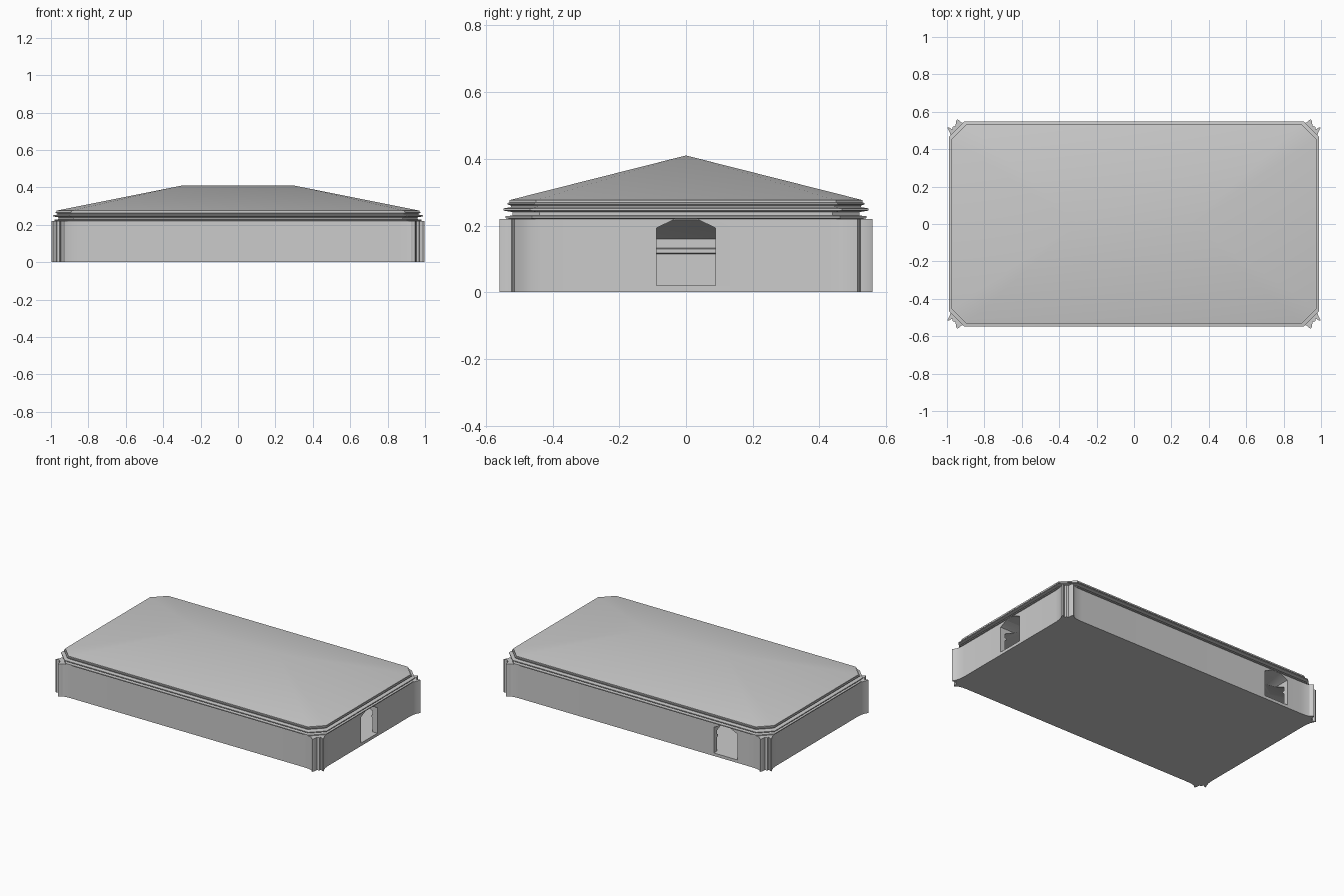
import bpy, bmesh, math

if "Cube" in bpy.data.objects:
    bpy.data.objects.remove(bpy.data.objects["Cube"])


def make_object(name, verts, faces):
    mesh = bpy.data.meshes.new(name)
    mesh.from_pydata(verts, [], faces)
    bm = bmesh.new()
    bm.from_mesh(mesh)
    bmesh.ops.recalc_face_normals(bm, faces=bm.faces)
    bm.to_mesh(mesh)
    bm.free()
    obj = bpy.data.objects.new(name, mesh)
    bpy.context.collection.objects.link(obj)
    return obj


def loft(name, rings):
    """Stack equal-length rings of points and cap both ends."""
    n = len(rings[0])
    faces = [[k * n + i, k * n + (i + 1) % n, (k + 1) * n + (i + 1) % n, (k + 1) * n + i]
             for k in range(len(rings) - 1) for i in range(n)]
    faces.append(list(range(n)))
    faces.append(list(range((len(rings) - 1) * n, len(rings) * n)))
    return make_object(name, [p for r in rings for p in r], faces)


def four_corners(quarter, z):
    """Repeat a +x to +y corner outline around all four corners."""
    ring = [(x, y, z) for x, y in quarter]
    ring += [(-x, y, z) for x, y in reversed(quarter)]
    ring += [(-x, -y, z) for x, y in quarter]
    ring += [(x, -y, z) for x, y in reversed(quarter)]
    return ring


def octagon(hx, hy, z, c=0.08):
    return four_corners([(hx, hy - c), (hx - c, hy)], z)


def cut(target, cutter):
    cutter.hide_render = True
    cutter.hide_set(True)
    mod = target.modifiers.new("cut", 'BOOLEAN')
    mod.object = cutter
    mod.operation = 'DIFFERENCE'
    mod.solver = 'EXACT'
    bpy.ops.object.select_all(action='DESELECT')
    target.select_set(True)
    bpy.context.view_layer.objects.active = target
    bpy.ops.object.modifier_apply(modifier=mod.name)


def smooth(obj, degrees=30):
    bpy.ops.object.select_all(action='DESELECT')
    obj.select_set(True)
    bpy.context.view_layer.objects.active = obj
    bpy.ops.object.shade_smooth_by_angle(angle=math.radians(degrees))


# Walls, with flared fins either side of a small rib at each corner
corner = [(0.975, 0.43), (0.978, 0.465), (0.985, 0.49), (0.998, 0.515), (0.989, 0.517),
          (0.971, 0.505), (0.969, 0.520), (0.954, 0.524),
          (0.952, 0.548), (0.946, 0.56), (0.939, 0.557), (0.925, 0.543), (0.90, 0.537), (0.86, 0.535)]
walls = loft("walls", [four_corners(corner, 0.0), four_corners(corner, 0.22)])

# Hollow room with a small ledge and a sloping cove
cavity = loft("room_cutter", [octagon(0.94 - d, 0.50 - d, z) for d, z in
                              [(0, 0.02), (0, 0.115), (0.01, 0.118), (0.01, 0.13),
                               (0, 0.133), (0, 0.16), (0.12, 0.215)]])
cut(walls, cavity)

# Doorways: one in the right end, one in the back wall
door = [(-0.088, 0.02), (0.088, 0.02), (0.088, 0.193), (0.033, 0.219), (-0.033, 0.219), (-0.088, 0.193)]
right_door = loft("right_door_cutter", [[(x, y, z) for y, z in door] for x in (0.80, 1.1)])
back_door = loft("back_door_cutter", [[(-0.67 + u, y, z) for u, z in door] for y in (0.37, 0.7)])
cut(walls, right_door)
cut(walls, back_door)
smooth(walls)

# Stepped cornice with a thin projecting lip
cornice = loft("cornice", [octagon(0.97 + d, 0.53 + d, z) for d, z in
                           [(-0.01, 0.218), (0.012, 0.222), (0.012, 0.228), (-0.01, 0.23), (-0.01, 0.24),
                            (0.018, 0.245), (0.018, 0.251), (-0.005, 0.255), (-0.005, 0.26),
                            (0.005, 0.263), (0.005, 0.268), (-0.015, 0.27), (-0.015, 0.274)]])
smooth(cornice)

# Low hipped roof with clipped corners, rising to a central ridge
eave = octagon(0.97, 0.53, 0.268)
edge = octagon(0.97, 0.53, 0.276)
faces = [[i, (i + 1) % 8, 8 + (i + 1) % 8, 8 + i] for i in range(8)] + [list(range(8))]
R, L = 16, 17
faces += [[8, 9, R], [9, 10, L, R], [10, 11, L], [11, 12, L],
          [12, 13, L], [13, 14, R, L], [14, 15, R], [15, 8, R]]
roof = make_object("roof", eave + edge + [(0.30, 0, 0.41), (-0.30, 0, 0.41)], faces)
smooth(roof)
